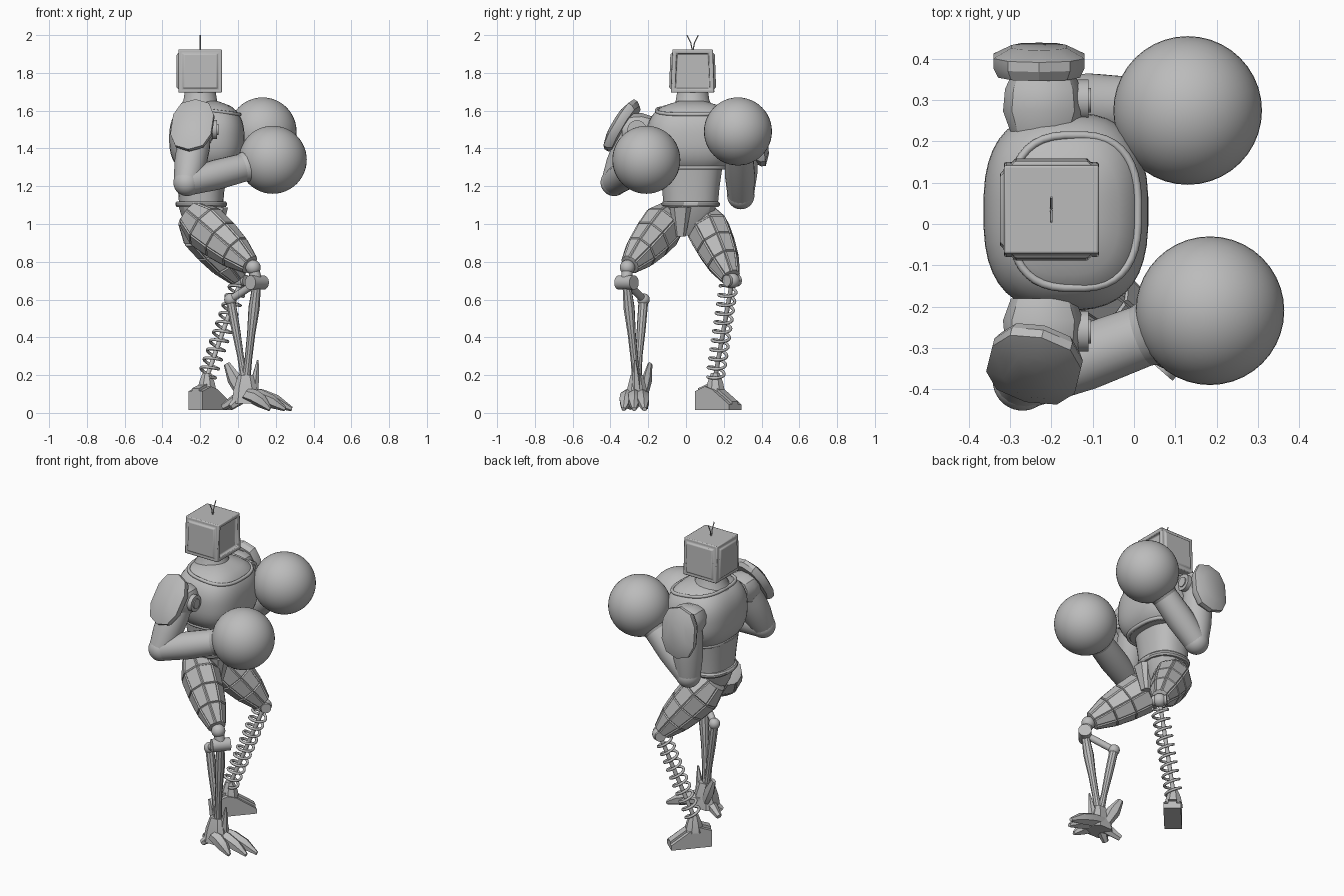
import bpy, bmesh
from math import sin, cos, pi, radians, copysign
from mathutils import Vector, Matrix

cube = bpy.data.objects.get("Cube")
if cube:
    bpy.data.objects.remove(cube)

shade = (.5, .5, .5, 1)
grey = bpy.data.materials.new("plain_grey")
grey.use_nodes = True
grey.diffuse_color = shade
grey.node_tree.nodes["Principled BSDF"].inputs["Base Color"].default_value = shade


def V(x, y, z):
    return Vector((x, y, z))


UP = V(0, 0, 1)


def finish(name, bm):
    bmesh.ops.recalc_face_normals(bm, faces=bm.faces)
    mesh = bpy.data.meshes.new(name)
    bm.to_mesh(mesh)
    bm.free()
    mesh.materials.append(grey)
    part = bpy.data.objects.new(name, mesh)
    bpy.context.collection.objects.link(part)
    bpy.ops.object.select_all(action='DESELECT')
    part.select_set(True)
    bpy.context.view_layer.objects.active = part
    bpy.ops.object.shade_smooth_by_angle(angle=radians(30))
    return part


def skin(name, loops, raised=0):
    """Bridge a stack of point loops, cap the ends, optionally raise panels."""
    bm = bmesh.new()
    rows = [[bm.verts.new(point) for point in loop] for loop in loops]
    sides = []
    for lower, upper in zip(rows, rows[1:]):
        for i in range(len(lower)):
            sides.append(bm.faces.new((lower[i - 1], lower[i], upper[i], upper[i - 1])))
    bm.faces.new(rows[0])
    bm.faces.new(rows[-1])
    bmesh.ops.recalc_face_normals(bm, faces=bm.faces)
    if raised:
        bmesh.ops.inset_individual(bm, faces=sides, thickness=raised, depth=raised)
    return finish(name, bm)


def outline(width, depth, count, power):
    """Rounded-rectangle section; power two is an ellipse."""
    for i in range(count):
        angle = 2 * pi * (i + .5) / count
        c, s = (copysign(abs(w) ** (2 / power), w) for w in (cos(angle), sin(angle)))
        yield width * c, depth * s


def frame(direction):
    z = direction.normalized()
    x = UP.cross(z)
    x = x.normalized() if x.length > .001 else V(1, 0, 0)
    return x, z.cross(x), z


def loft(name, start, end, scales, size=(1, 1), count=20, power=2, raised=0, arch=0):
    """Evenly spaced sections from start to end, each scaled in turn."""
    x, y, z = frame(end - start)
    loops = []
    for i, scale in enumerate(scales):
        t = i / (len(scales) - 1)
        centre = start.lerp(end, t) + UP * arch * sin(pi * t)
        loops.append([centre + scale * (a * x + b * y) for a, b in outline(*size, count, power)])
    return skin(name, loops, raised)


def ball(name, centre, radius):
    bm = bmesh.new()
    bmesh.ops.create_uvsphere(bm, u_segments=40, v_segments=24, radius=radius,
                              matrix=Matrix.Translation(centre))
    return finish(name, bm)


def wire(name, points, radius, closed=False):
    curve = bpy.data.curves.new(name, 'CURVE')
    curve.dimensions = '3D'
    curve.bevel_depth, curve.bevel_resolution, curve.use_fill_caps = radius, 2, True
    line = curve.splines.new('POLY')
    line.points.add(len(points) - 1)
    for vertex, point in zip(line.points, points):
        vertex.co = (*point, 1)
    line.use_cyclic_u = closed
    curve.materials.append(grey)
    bpy.context.collection.objects.link(bpy.data.objects.new(name, curve))


# Screen head: box with a sunken screen and raised side and back panels
skull = V(-.2, .035, 1.81)
bm = bmesh.new()
bmesh.ops.create_cube(bm, size=.23, matrix=Matrix.Translation(skull))
for corner in bm.verts:
    if corner.co.z > skull.z:
        corner.co.y = skull.y + .93 * (corner.co.y - skull.y)
for face in [f for f in bm.faces if abs(f.normal.z) < .5]:
    is_screen = face.normal.x > .5
    bmesh.ops.inset_individual(bm, faces=[face], thickness=.03)
    bmesh.ops.inset_individual(bm, faces=[face], thickness=.006, depth=-.02 if is_screen else .01)
bevel = finish("head", bm).modifiers.new("soft_edges", 'BEVEL')
bevel.width, bevel.segments, bevel.limit_method = .01, 2, 'ANGLE'
crown = skull + UP * .1
for side in (-1, 1):
    wire("antenna", [crown, crown + V(0, side * .01, .05), crown + V(0, side * .03, .09)], .003)

# Torso
core = V(-.165, .03, 1.29)
swell = [(1 - abs(t) ** 2.5) ** .4 for t in (-.8 + 1.78 * i / 14 for i in range(15))]
loft("chest", core, core + UP * .36, swell, (.2, .24), 40, 2.7)
loft("neck", V(-.2, .035, 1.6), V(-.2, .035, 1.71), (1.3, 1, .9), (.09, .09))
belly = V(-.195, .025, 1.1)
loft("abdomen", belly, belly + UP * .2, (.9, .96, 1.05), (.13, .16), 32, 2.4)
loft("waist_band", belly - UP * .01, belly + UP * .02, (.95, 1, 1, .95), (.137, .155), 32, 2.4)
loft("pelvis", belly - UP * .16, belly, (.4, .8, 1), (.125, .14), 12, 2.4)
loft("groin_guard", V(-.12, -.03, .935), V(-.11, -.03, 1.09), (.6, .9, 1.2), (.05, .05), 8, 3)
rim = list(outline(1, 1, 40, 2.7))
wire("collar", [V(-.145 + .155 * a, .03 + .185 * b, 1.6 - .02 * a) for a, b in rim], .01, True)
wire("chest_lip", [core + V(.15 * a, .18 * b, .01) for a, b in rim], .012, True)


# Arms: shoulder barrel, front hub, faceted guard, round glove
def arm(place, shoulder, elbow, glove, guard, facing):
    barrel = V(0, copysign(.08, shoulder.y), 0)
    loft(place + "_shoulder", shoulder - barrel, shoulder + barrel, (.8, 1, .95, .7), (.1, .09), 12, 2.5)
    hub = shoulder + V(.1, 0, 0)
    for radius, reach in ((.05, .01), (.03, .016)):
        loft(place + "_shoulder_hub", shoulder, hub + V(reach, 0, 0), (radius, radius))
    loft(place + "_shoulder_guard", guard - facing * .03, guard + facing * .04,
         (.9, 1, 1, .6), (.115, .155), 10, 2.5)
    loft(place + "_upper_arm", shoulder, elbow, (.08, .088, .085, .07))
    ball(place + "_elbow", elbow, .072)
    loft(place + "_forearm", elbow, glove, (.07, .08, .075, .065))
    loft(place + "_cuff", elbow.lerp(glove, .55), elbow.lerp(glove, .8), (.065, .08, .12))
    ball(place + "_glove", glove, .18)


arm("front", V(-.22, -.26, 1.5), V(-.27, -.38, 1.22), V(.184, -.21, 1.34),
    V(-.24, -.34, 1.52), V(-.2, -.8, .5))
arm("back", V(-.22, .3, 1.5), V(-.22, .29, 1.15), V(.13, .275, 1.49),
    V(-.23, .39, 1.46), V(0, 1, .1))

# Panelled thighs and knees
front_knee, back_knee = V(.08, -.31, .77), V(.015, .245, .7)
for place, hip, knee in (("front", V(-.25, -.07, 1.05), front_knee), ("back", V(-.25, .08, 1.05), back_knee)):
    loft(place + "_thigh", hip, hip.lerp(knee, .95), (.08, .12, .11, .09, .05), (.9, 1), 8, raised=.007)
    ball(place + "_knee", knee, .04)

# Spring leg
top, ankle = V(0, .225, .67), V(-.165, .155, .19)
x, y, z = frame(ankle - top)
turns, steps = 10, 20
coil = []
for i in range(turns * steps + 1):
    angle = 2 * pi * i / steps
    coil.append(top.lerp(ankle, i / (turns * steps)) + .045 * (x * cos(angle) + y * sin(angle)))
wire("leg_spring", coil, .008)
loft("spring_rod", back_knee, ankle, (.012, .012))
loft("spring_ankle", ankle + UP * .02, ankle - UP * .08, (.025, .045, .055), count=8)
pin = V(.03, -.03, 0)
loft("back_knee_pin", back_knee - pin, back_knee + pin, (.03, .03))

# Wedge foot with a raised ridge
ahead, across = V(.66, .75, 0), V(-.75, .66, 0)
wedge = ((-.12, 0), (-.12, .1), (-.05, .125), (0, .11), (.12, .03), (.12, 0))
for name, half, lift in (("spring_foot", .05, 0), ("foot_ridge", .025, .015)):
    middle = V(-.145, .17, .015 + lift)
    skin(name, [[middle + ahead * a + UP * h + across * side for a, h in wedge] for side in (-half, half)])

# Piston leg
drum, joint = V(.1, -.315, .69), V(-.04, -.225, .6)
pivot = V(.035, .04, 0)
loft("knee_drum", drum - pivot, drum + pivot, (.038, .038))
loft("knee_strut", front_knee, drum, (.03, .03))
loft("knee_link", drum, joint, (.02, .02))
ball("link_joint", joint, .033)
claw = V(.04, -.26, .1)
loft("front_shin", drum, claw + UP * .05, (.022, .03, .022, .02, .024), count=10)
loft("rear_shin", joint, claw + UP * .05, (.026, .024, .018, .024), count=10)
loft("claw_ankle", claw - UP * .05, claw + UP * .1, (1.3, 1.1, .7), (.06, .05), 8, 3)

# Clawed foot: toes, heel claws and upright fins
for tip in (V(.17, -.33, .02), V(.25, -.275, .02), V(.285, -.22, .02)):
    loft("toe", claw.lerp(V(claw.x, tip.y, claw.z), .6), tip, (.035, .04, .035, .012), count=6, arch=.015)
for tip in (V(-.08, -.215, .03), V(-.04, -.3, .03)):
    loft("heel_claw", claw, tip, (.035, .03, .018), count=6)
loft("heel_fin", claw + V(-.02, .04, 0), V(-.06, -.19, .26), (.03, .04, .018), (.6, 1), 6)
loft("shin_fin", claw + V(.04, 0, 0), V(.105, -.27, .28), (.03, .02, .005), count=6)
